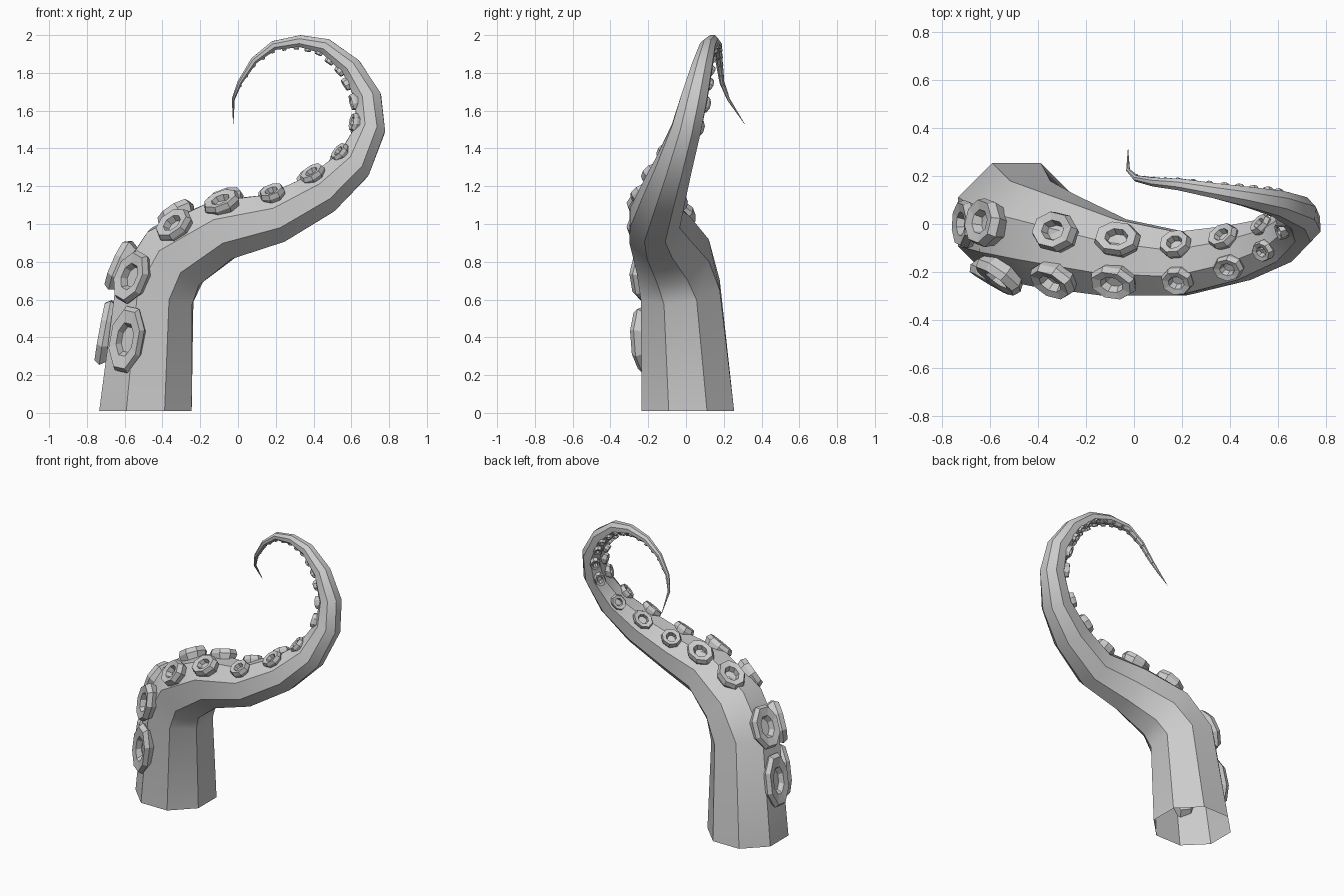
import bpy, bmesh, math
from mathutils import Vector

if "Cube" in bpy.data.objects:
    bpy.data.objects.remove(bpy.data.objects["Cube"])

# centre line: x, y, z, radius
PATH = [(-.49, .01, .01, .25), (-.44, -.03, .65, .215), (-.33, -.07, .83, .20),
        (-.08, -.14, .97, .165), (.20, -.165, 1.03, .135), (.44, -.12, 1.16, .118),
        (.61, -.065, 1.31, .098), (.70, 0, 1.5, .08), (.69, .045, 1.67, .07),
        (.60, .085, 1.83, .055), (.465, .115, 1.94, .042), (.33, .14, 1.968, .032),
        (.19, .165, 1.945, .025), (.085, .175, 1.865, .019), (.01, .19, 1.75, .013),
        (-.025, .225, 1.66, .008), (-.025, .31, 1.53, .001)]
PTS = [Vector(p[:3]) for p in PATH]
SIDES = 8


def tangent(i):
    if i == 0:
        return Vector((0, 0, 1))
    a = (PTS[i] - PTS[i - 1]).normalized()
    if i == len(PTS) - 1:
        return a
    return (a + (PTS[i + 1] - PTS[i]).normalized()).normalized()


def frame(u):
    """Centre, radius, tangent, inner normal and side vector at path index u."""
    i = min(int(u), len(PTS) - 2)
    f = u - i
    t = tangent(i).lerp(tangent(i + 1), f).normalized()
    n = Vector((-t.z, 0, t.x)).normalized()
    return (PTS[i].lerp(PTS[i + 1], f),
            PATH[i][3] * (1 - f) + PATH[i + 1][3] * f, t, n, t.cross(n).normalized())


def finish(name, bm):
    bmesh.ops.recalc_face_normals(bm, faces=bm.faces)
    me = bpy.data.meshes.new(name)
    bm.to_mesh(me)
    bm.free()
    ob = bpy.data.objects.new(name, me)
    bpy.context.collection.objects.link(ob)
    return ob


def bridge(bm, a, b):
    for k in range(len(a)):
        j = (k + 1) % len(a)
        bm.faces.new((a[k], a[j], b[j], b[k]))


# tapering arm, open at the bottom
bm = bmesh.new()
prev = None
for i in range(len(PTS)):
    c, r, t, n, s = frame(i)
    ring = []
    for k in range(SIDES):
        a = (k + .5) * math.tau / SIDES
        ring.append(bm.verts.new(c + (n * math.cos(a) + s * math.sin(a)) * r * 1.06))
    if prev:
        bridge(bm, prev, ring)
    prev = ring
bm.faces.new(prev)
arm = finish("tentacle_arm", bm)
bpy.context.view_layer.objects.active = arm
arm.select_set(True)
bpy.ops.object.shade_smooth_by_angle(angle=math.radians(40))
arm.select_set(False)

# suckers: path index, half length, half width, height, twist toward the front
SUCKERS = [(.58, .18, .10, .045, 28), (1.2, .145, .10, .05, 20), (2.4, .105, .085, .05, 12),
           (3.2, .10, .075, .045, 3), (4.1, .068, .06, .04, 0), (5.05, .07, .055, .035, 0),
           (6, .055, .045, .03, -5), (7.1, .05, .036, .03, -10), (7.95, .045, .032, .028, -15)]
for k in range(12):
    q = .84 ** k
    SUCKERS.append((8.65 + .5 * k, .036 * q, .026 * q, .022 * q, -20))


def sucker(name, u, length, width, height, angle):
    c, r, t, n, s = frame(u)
    a = math.radians(angle)
    front = s if s.y < 0 else -s
    out = n * math.cos(a) + front * math.sin(a)
    across = out.cross(t).normalized()
    base = c + out * r
    bm = bmesh.new()
    prev = None
    # wall, rim, cup opening and cup floor
    for scale, h in ((.8, -.8), (1, .35), (.88, 1), (.5, .85), (.38, .1)):
        ring = []
        for k in range(8):
            p = (k + .5) * math.tau / 8
            ring.append(bm.verts.new(base + out * h * height + t * length * scale * 1.04 * math.cos(p)
                                     + across * width * scale * 1.04 * math.sin(p)))
        if prev:
            bridge(bm, prev, ring)
        else:
            bm.faces.new(ring)
        prev = ring
    bm.faces.new(prev)
    finish(name, bm)


# two rows along the inner curve
for i, (u, l, w, h, tw) in enumerate(SUCKERS):
    for side, off in (("front", 31), ("back", -31)):
        sucker(f"sucker_{side}_{i + 1}", u, l, w, h, tw + off)
